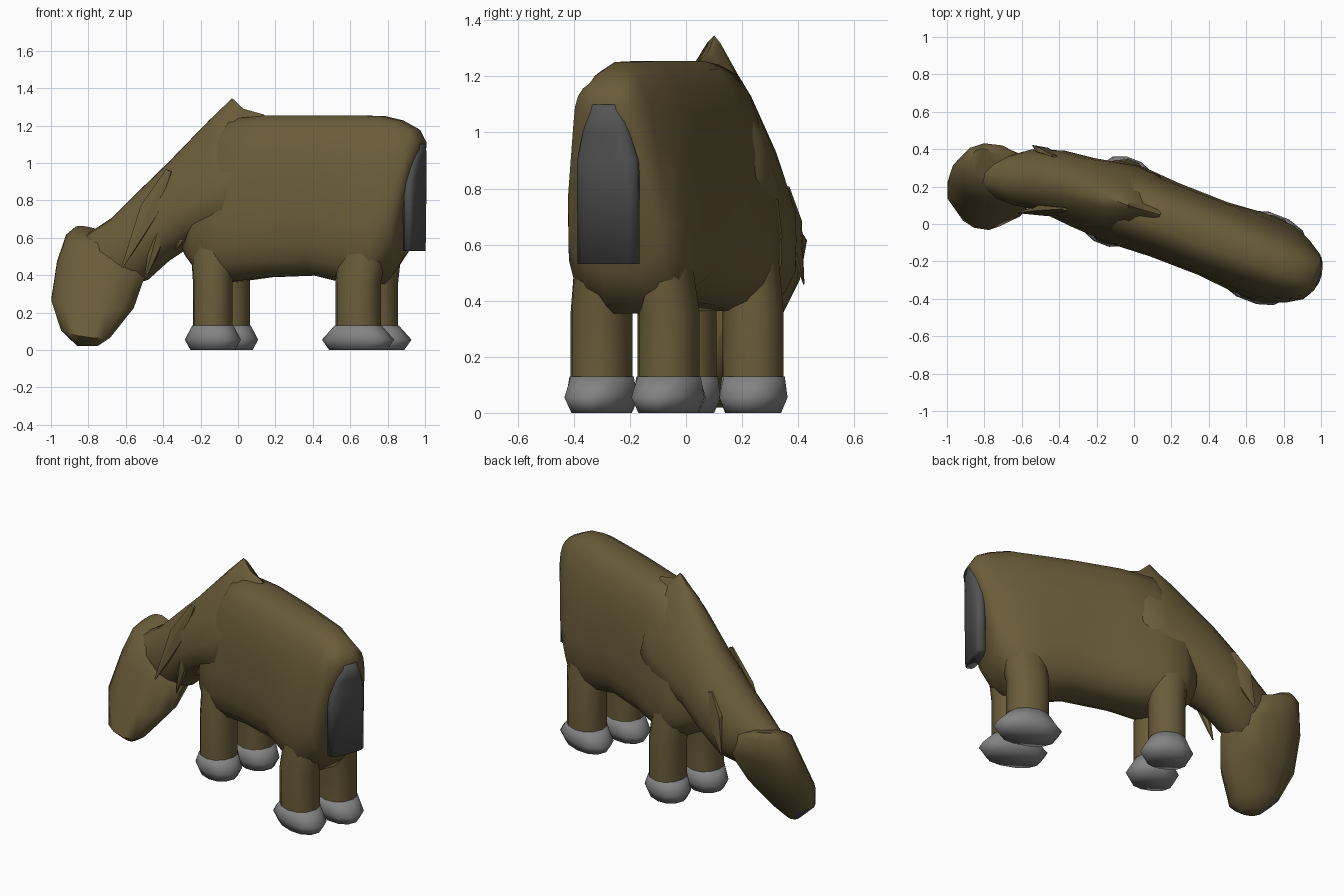
import bpy, bmesh, math
from mathutils import Vector

if "Cube" in bpy.data.objects:
    bpy.data.objects.remove(bpy.data.objects["Cube"])


def material(name, rgb):
    m = bpy.data.materials.new(name)
    m.use_nodes = True
    m.diffuse_color = (*rgb, 1)
    m.node_tree.nodes["Principled BSDF"].inputs["Base Color"].default_value = (*rgb, 1)
    return m


BROWN = material("brown coat", (0.145, 0.108, 0.042))
HOOF = material("hoof grey", (0.23, 0.23, 0.23))
DARK = material("dark tail grey", (0.085, 0.085, 0.085))

# The body stands turned: ALONG runs towards the rump, SIDE across it
ORIGIN = Vector((0.35, -0.05, 0))
ALONG = Vector((0.932, -0.362, 0))
SIDE = Vector((0.362, 0.932, 0))
UP = Vector((0, 0, 1))


def place(t, n, z):
    return ORIGIN + ALONG * t + SIDE * n + UP * z


def oval(centre, u, v, power=2, sides=12, taper=0):
    """Superellipse ring with half axes u and v, narrowed towards +v by taper."""
    ring = []
    for i in range(sides):
        a = 2 * math.pi * (i + 0.5) / sides
        c, s = (math.copysign(abs(f) ** (2 / power), f) for f in (math.cos(a), math.sin(a)))
        ring.append(centre + u * c * (1 - taper * s) + v * s)
    return ring


def loft(name, rings, mat, angle=50):
    bm = bmesh.new()
    loops = [[bm.verts.new(p) for p in ring] for ring in rings]
    for a, b in zip(loops, loops[1:]):
        for i in range(len(a)):
            j = (i + 1) % len(a)
            bm.faces.new((a[i], a[j], b[j], b[i]))
    bm.faces.new(loops[0])
    bm.faces.new(loops[-1])
    bmesh.ops.recalc_face_normals(bm, faces=bm.faces)
    mesh = bpy.data.meshes.new(name)
    bm.to_mesh(mesh)
    bm.free()
    mesh.materials.append(mat)
    obj = bpy.data.objects.new(name, mesh)
    bpy.context.collection.objects.link(obj)
    bpy.ops.object.select_all(action="DESELECT")
    obj.select_set(True)
    bpy.context.view_layer.objects.active = obj
    bpy.ops.object.shade_smooth_by_angle(angle=math.radians(angle))
    return obj


# Body: position along, half width, bottom, top, taper
sections = [(0.683, 0.06, 1.07, 1.125, 0), (0.645, 0.125, 0.93, 1.185, 0.1),
            (0.56, 0.172, 0.5, 1.23, 0.22), (0.45, 0.212, 0.35, 1.255, 0.22),
            (0.28, 0.218, 0.35, 1.258, 0.2), (0.08, 0.206, 0.395, 1.258, 0.1),
            (-0.2, 0.206, 0.385, 1.258, 0.12), (-0.4, 0.212, 0.36, 1.24, 0.22),
            (-0.56, 0.195, 0.39, 1.05, 0.22), (-0.66, 0.11, 0.5, 0.82, 0)]
loft("body", [oval(place(t, 0, (lo + hi) / 2), SIDE * w, UP * (hi - lo) / 2, 2.8, 20, taper)
              for t, w, lo, hi, taper in sections], BROWN, 70)

# Legs and hooves
for end, t, length, hoof_length in (("rear", 0.363, 0.122, 0.2), ("front", -0.47, 0.105, 0.152)):
    lean = 0.1 if end == "rear" else -0.06
    for side, n in (("right", -0.128), ("left", 0.128)):
        rings = []
        for z, grow in ((0.11, 1), (0.36, 1), (0.56, 1.12), (0.8, 0.9)):
            rise = max(0, z - 0.36)
            rings.append(oval(place(t + lean * rise, n * (1 - 1.1 * rise), z),
                              ALONG * length * grow, SIDE * 0.108 * min(grow, 1.02), 2.2))
        loft(f"{end}_{side}_leg", rings, BROWN)
        shape = ((0, hoof_length * 0.8, 0.096), (0.055, hoof_length, 0.118),
                 (0.13, length + 0.004, 0.112))
        loft(f"{end}_{side}_hoof",
             [oval(place(t, n, z), ALONG * a, SIDE * b, 2.2) for z, a, b in shape], HOOF, 130)

# Tail hanging below the rump
loft("tail", [oval(place(t, 0.004, z), ALONG * d, SIDE * w, 3, 12)
              for z, t, d, w in ((0.53, 0.635, 0.036, 0.116), (0.9, 0.637, 0.04, 0.116),
                                 (1.0, 0.648, 0.036, 0.09), (1.1, 0.666, 0.026, 0.05))],
     DARK, 120)

# Neck: ridge point, underside point, half width, taper
neck = [((0.14, 0.05, 1.255), (0.2, 0.02, 0.9), 0.1, 0.5),
        ((0.03, 0.08, 1.285), (0.13, 0.05, 0.85), 0.13, 0.75),
        ((-0.03, 0.10, 1.34), (0.10, 0.06, 0.75), 0.17, 0.75),
        ((-0.15, 0.14, 1.225), (0.0, 0.08, 0.65), 0.2, 0.5),
        ((-0.37, 0.22, 1.0), (-0.22, 0.14, 0.58), 0.185, 0.28),
        ((-0.53, 0.25, 0.845), (-0.37, 0.21, 0.48), 0.175, 0.15),
        ((-0.67, 0.26, 0.705), (-0.48, 0.23, 0.38), 0.16, 0),
        ((-0.80, 0.27, 0.62), (-0.62, 0.22, 0.33), 0.11, 0)]
across = Vector((0.3, 0.95, 0))
rings = []
for top, low, w, taper in neck:
    top, low = Vector(top), Vector(low)
    rings.append(oval((top + low) / 2, across * w, (top - low) / 2 * 1.02, 2.2, 14, taper))
loft("neck", rings, BROWN)

# Head hanging down: height, left and right ends in x, centre y, half width
head = [(0.635, -0.87, -0.70, 0.32, 0.08), (0.59, -0.925, -0.58, 0.29, 0.14),
        (0.45, -0.975, -0.48, 0.25, 0.155), (0.25, -1.005, -0.55, 0.16, 0.145),
        (0.09, -0.95, -0.68, 0.09, 0.12), (0.02, -0.86, -0.75, 0.08, 0.05)]
rings = []
for z, x0, x1, y, w in head:
    slope = 0.02 if z > 0.05 else 0
    rings.append(oval(Vector(((x0 + x1) / 2, y, z)), Vector(((x1 - x0) / 2, -0.02, -slope)),
                      Vector((0, w, slope)), 2.2))
skull = loft("head", rings, BROWN)

# Dark mouth on the low front of the muzzle
skull.data.materials.append(DARK)
for face in skull.data.polygons:
    if face.center.z < 0.12 and face.center.x < -0.87:
        face.material_index = 1


# Flattened ears and loose folds of skin along the neck
def flap(name, base, tip, width, thick):
    base, tip = Vector(base), Vector(tip)
    run = (tip - base).normalized()
    flat = run.cross(across).normalized()
    rings = [oval(base.lerp(tip, f), flat * width * s, across * thick * s, 2, 6)
             for f, s in ((0, 0.3), (0.4, 1), (1, 0.08))]
    loft(name, rings, BROWN, 25)


flap("right_ear", (-0.37, 0.08, 0.96), (-0.62, 0.06, 0.44), 0.06, 0.03)
flap("left_ear", (-0.42, 0.36, 0.8), (-0.54, 0.42, 0.46), 0.07, 0.025)
flap("right_neck_fold", (-0.36, 0.06, 0.82), (-0.50, 0.10, 0.37), 0.05, 0.04)
flap("chest_fold", (-0.22, 0.05, 0.78), (-0.33, 0.06, 0.54), 0.05, 0.04)
